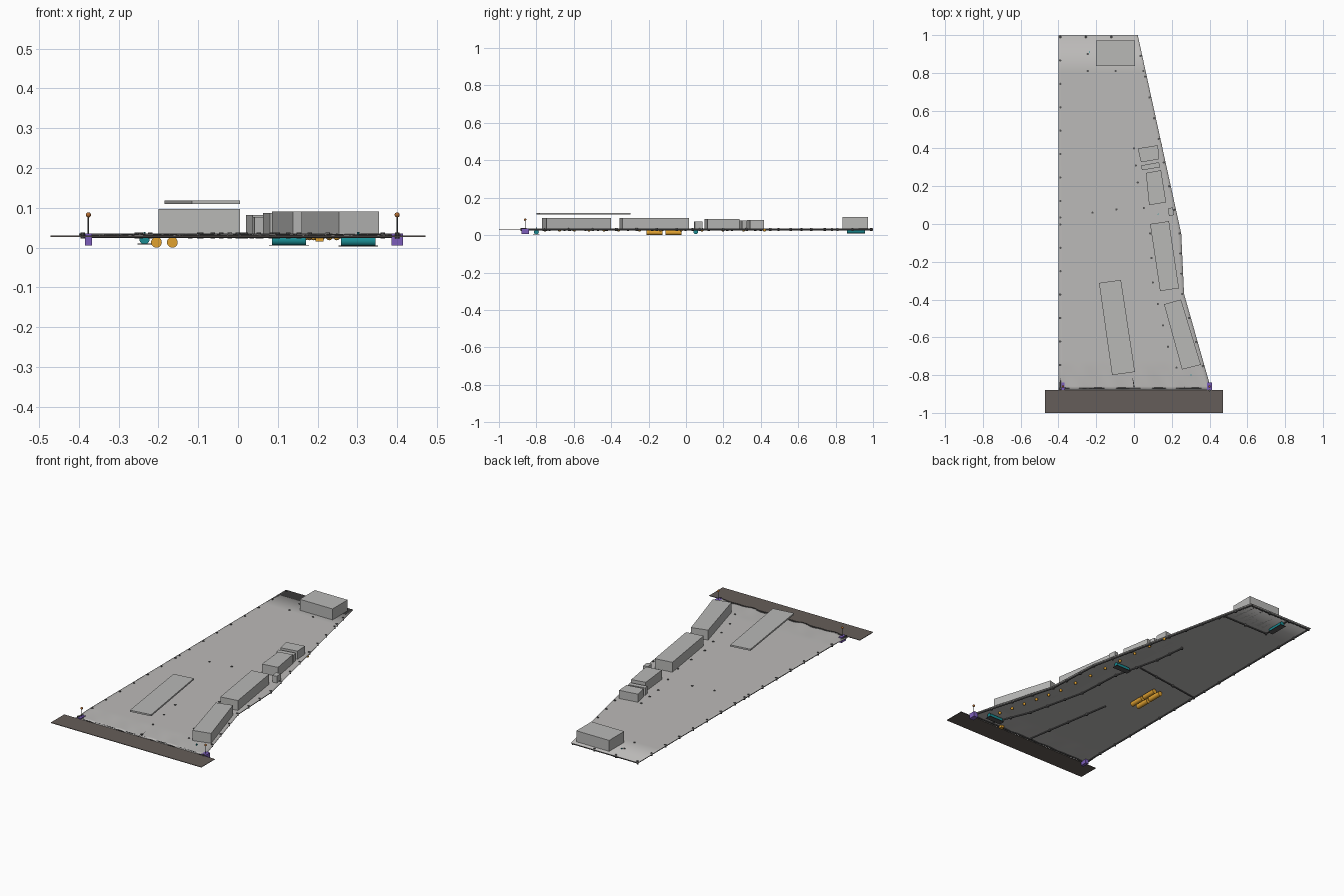
import bpy, bmesh, math
from mathutils import Vector

if "Cube" in bpy.data.objects:
    bpy.data.objects.remove(bpy.data.objects["Cube"])


def material(name, r, g, b):
    m = bpy.data.materials.new(name)
    m.use_nodes = True
    m.diffuse_color = (r, g, b, 1)
    m.node_tree.nodes["Principled BSDF"].inputs["Base Color"].default_value = (r, g, b, 1)
    return m


GROUND = material("ground grey", .50, .49, .48)
WALL = material("building grey", .48, .48, .47)
ROAD = material("road brown", .13, .11, .10)
PIPE = material("pipe dark grey", .09, .09, .09)
TEAL = material("tank teal", .01, .26, .29)
AMBER = material("tank amber", .75, .36, .03)
PURPLE = material("cabinet purple", .20, .11, .50)
LAMP = material("lamp copper", .45, .15, .03)


def finish(name, bm, mat, smooth=False):
    bmesh.ops.recalc_face_normals(bm, faces=bm.faces)
    mesh = bpy.data.meshes.new(name)
    bm.to_mesh(mesh)
    bm.free()
    mesh.materials.append(mat)
    ob = bpy.data.objects.new(name, mesh)
    bpy.context.collection.objects.link(ob)
    if smooth:
        bpy.ops.object.select_all(action='DESELECT')
        ob.select_set(True)
        bpy.context.view_layer.objects.active = ob
        bpy.ops.object.shade_smooth_by_angle()
    return ob


def prism(name, corners, low, high, mat):
    # Extrude a flat outline upwards
    bm = bmesh.new()
    face = bm.faces.new([bm.verts.new((x, y, low)) for x, y in corners])
    new = bmesh.ops.extrude_face_region(bm, geom=[face])["geom"]
    bmesh.ops.translate(bm, vec=(0, 0, high - low),
                        verts=[v for v in new if isinstance(v, bmesh.types.BMVert)])
    return finish(name, bm, mat)


def box(name, x, y, z, w, d, h, mat):
    corners = [(x + sx * w / 2, y + sy * d / 2) for sx, sy in ((-1, -1), (1, -1), (1, 1), (-1, 1))]
    return prism(name, corners, z - h / 2, z + h / 2, mat)


def cylinders(name, rods, radius, mat, sides=12):
    # Several rods, each from one point to another, in one object
    bm = bmesh.new()
    for a, b in rods:
        a, b = Vector(a), Vector(b)
        made = bmesh.ops.create_cone(bm, cap_ends=True, segments=sides, radius1=radius,
                                     radius2=radius, depth=(b - a).length)["verts"]
        turn = (b - a).to_track_quat('Z', 'Y').to_matrix()
        bmesh.ops.rotate(bm, verts=made, matrix=turn)
        bmesh.ops.translate(bm, verts=made, vec=(a + b) / 2)
    return finish(name, bm, mat, True)


def balls(name, points, radius, mat):
    bm = bmesh.new()
    for p in points:
        made = bmesh.ops.create_uvsphere(bm, u_segments=12, v_segments=8, radius=radius)["verts"]
        bmesh.ops.translate(bm, verts=made, vec=p)
    return finish(name, bm, mat, True)


# Ground sheet: straight on one side, bent on the other, rippled near the road
WEST = -.40
EAST = [(.41, -.88), (.265, -.37), (.25, -.05), (.14, .45), (.02, 1)]


def east_edge(y):
    for (x0, y0), (x1, y1) in zip(EAST, EAST[1:]):
        if y <= y1:
            return x0 + (x1 - x0) * (y - y0) / (y1 - y0)
    return EAST[-1][0]


def ground_height(x, y):
    near = max(0, 1 - (y + .88) / .14)
    ripple = math.sin(x * 37) + math.sin(x * 61 + y * 40)
    return .038 - .004 * near + .002 * near * ripple


levels = sorted({-.88 + .02 * i for i in range(10)} | {y for x, y in EAST} | {0, .2, .6, .8})
bm = bmesh.new()
rows = []
for y in levels:
    row = []
    for i in range(37):
        x = WEST + (east_edge(y) - WEST) * i / 36
        row.append(bm.verts.new((x, y, ground_height(x, y))))
    rows.append(row)
for a, b in zip(rows, rows[1:]):
    for i in range(36):
        bm.faces.new((a[i], a[i + 1], b[i + 1], b[i]))
ground = finish("ground_sheet", bm, GROUND, True)
thick = ground.modifiers.new("thickness", 'SOLIDIFY')
thick.thickness = .002

# Road strip
box("road_strip", 0, -.94, .031, .942, .12, .003, ROAD)

# Buildings
box("rear_building", -.0975, .905, .068, .205, .135, .064, WALL)
BUILDINGS = {
    "upper_shed": (.084, [(.02, .40), (.127, .417), (.132, .343), (.037, .327)]),
    "narrow_shed": (.080, [(.037, .31), (.132, .327), (.138, .30), (.042, .285)]),
    "middle_building": (.090, [(.063, .27), (.143, .285), (.17, .115), (.08, .10)]),
    "small_kiosk": (.076, [(.18, .083), (.206, .088), (.211, .047), (.185, .042)]),
    "long_building": (.094, [(.085, 0), (.185, .015), (.238, -.34), (.138, -.355)]),
    "front_building": (.094, [(.159, -.425), (.249, -.40), (.354, -.745), (.254, -.77)]),
}
for name, (top, corners) in BUILDINGS.items():
    prism(name, corners, .036, top, WALL)
prism("canopy_roof", [(-.185, -.312), (-.069, -.296), (.005, -.783), (-.116, -.80)], .112, .121, WALL)

# Buried pipes with manholes along them
PIPES = {
    "west_pipe": [(-.39, -.87), (-.39, .99)],
    "rear_pipe": [(-.39, .99), (.015, .99)],
    "east_pipe": [(x - .01, y) for x, y in EAST],
    "front_pipe": [(-.39, -.87), (.40, -.87)],
    "service_pipe": [(0, .40), (.02, .22), (.085, -.05), (.10, -.31), (.18, -.65), (.27, -.87)],
    "canopy_pipe": [(0, -.86), (-.085, -.34)],
    "cross_pipe": [(-.39, .035), (-.22, .06), (.034, .095)],
    "rear_branch": [(.05, .81), (-.245, .81), (-.245, .99)],
}
for name, path in PIPES.items():
    pts = [Vector((x, y, .031)) for x, y in path]
    cylinders(name, list(zip(pts, pts[1:])), .004, PIPE, 8)
    stops = []
    for a, b in zip(pts, pts[1:]):
        count = max(1, round((b - a).length / .12))
        stops += [a.lerp(b, i / count) for i in range(count)]
    if name != "front_pipe":
        lid = Vector((0, 0, .010))
        cylinders(name + "_manholes", [(p - lid * .6, p + lid) for p in stops], .006, PIPE, 10)

# Teal tanks hung below the ground on thin trays
for name, x, y, z, along in (("rear_tank", -.235, .91, .024, 'Y'),
                             ("middle_tank", .128, .052, .021, 'X'),
                             ("front_tank", .302, -.80, .019, 'X')):
    half = Vector((.043, 0, 0)) if along == 'X' else Vector((0, .048, 0))
    c = Vector((x, y, z))
    cylinders(name, [(c - half, c + half)], .013, TEAL, 20)
    w, d = (.10, .035) if along == 'X' else (.035, .11)
    box(name + "_tray", x, y, z - .0125, w, d, .002, PIPE)
    cylinders(name + "_vent", [(c, (x, y, .042))], .003, TEAL, 8)

# Amber tanks in two pairs
cylinders("amber_tanks", [((x, y, .016), (x, y + .085, .016))
                          for x in (-.205, -.165) for y in (-.21, -.11)], .0135, AMBER, 20)

# Amber fittings under the building row
spots = [Vector((.305, -.755, .029)), Vector((.21, -.36, .029)), Vector((.14, .42, .029))]
fittings = [spots[0].lerp(spots[1], i / 5) for i in range(5)]
fittings += [spots[1].lerp(spots[2], i / 7) for i in range(8)]
balls("amber_fittings", fittings, .008, AMBER)
box("amber_box", .205, -.86, .025, .02, .02, .014, AMBER)

# Purple cabinets with lamp posts at the road corners
for side, x, w in (("right", -.376, .018), ("left", .40, .028)):
    box(side + "_cabinet", x, -.86, .023, w, .04, .03, PURPLE)
    cylinders(side + "_lamp_post", [((x, -.86, .036), (x, -.86, .085))], .0018, PIPE, 8)
    balls(side + "_lamp", [(x, -.86, .085)], .0065, LAMP)

# Rest the lowest tray on the floor
bpy.context.view_layer.update()
lowest = min((o.matrix_world @ v.co).z for o in bpy.context.collection.objects
             if o.type == 'MESH' for v in o.data.vertices)
for o in bpy.context.collection.objects:
    if o.type == 'MESH':
        o.location.z -= lowest
